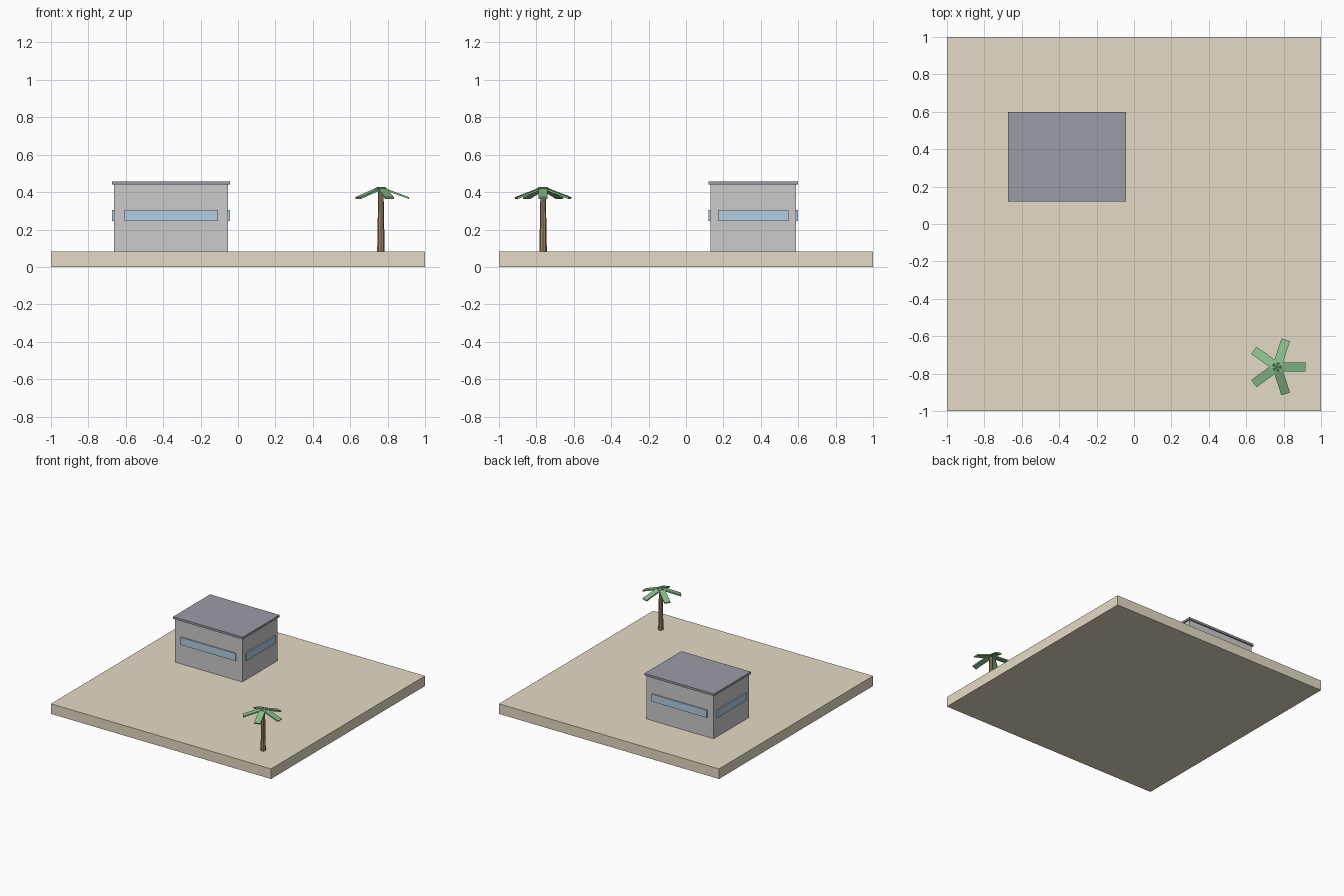
import bpy, math
from mathutils import Matrix, Vector

if "Cube" in bpy.data.objects:
    bpy.data.objects.remove(bpy.data.objects["Cube"])


def material(name, rgb):
    m = bpy.data.materials.new(name)
    m.diffuse_color = (*rgb, 1)
    m.use_nodes = True
    m.node_tree.nodes["Principled BSDF"].inputs["Base Color"].default_value = m.diffuse_color
    return m


SAND = material("sand", (0.78, 0.71, 0.56))
WALL = material("wall", (0.82, 0.82, 0.80))
ROOF = material("roof", (0.33, 0.34, 0.38))
GLASS = material("glass", (0.45, 0.62, 0.77))
BARK = material("bark", (0.36, 0.24, 0.14))
LEAF = material("leaf", (0.25, 0.52, 0.26))


def box(name, center, size, mat):
    bpy.ops.mesh.primitive_cube_add(size=1)
    ob = bpy.context.object
    ob.name = name
    ob.data.transform(Matrix.Diagonal((*size, 1)))
    ob.location = center
    ob.data.materials.append(mat)
    return ob


# Ground slab
G = 0.083
box("ground_slab", (0, 0, G / 2), (2, 2, G), SAND)

# House body and flat roof
CX, CY, W, D, TOP = -0.358, 0.36, 0.61, 0.457, 0.44
box("house_walls", (CX, CY, (G + TOP) / 2), (W, D, TOP - G), WALL)
box("house_roof", (CX, CY, TOP + 0.009), (W + 0.022, D + 0.022, 0.018), ROOF)

# Window bands on all four sides
for s, fb, lr in ((-1, "front", "left"), (1, "back", "right")):
    box(fb + "_window", (CX, CY + s * D / 2, 0.275), (0.5, 0.022, 0.061), GLASS)
    box(lr + "_window", (CX + s * W / 2, CY, 0.275), (0.022, 0.378, 0.061), GLASS)

# Palm trunk
PX, PY, CROWN = 0.764, -0.764, 0.42
bpy.ops.mesh.primitive_cone_add(vertices=8, radius1=0.02, radius2=0.014,
                                depth=CROWN - G, location=(PX, PY, (G + CROWN) / 2))
trunk = bpy.context.object
trunk.name = "palm_trunk"
trunk.data.materials.append(BARK)

# Five drooping palm fronds
for i in range(5):
    frond = box(f"palm_frond_{i + 1}", (0, 0, 0), (0.16, 0.048, 0.01), LEAF)
    turn = Matrix.Rotation(math.radians(72 * i), 4, 'Z')
    droop = Matrix.Rotation(math.radians(20), 4, 'Y')
    frond.matrix_world = (Matrix.Translation((PX, PY, CROWN + 0.003)) @ turn @ droop
                          @ Matrix.Translation((0.08, 0, 0)))
